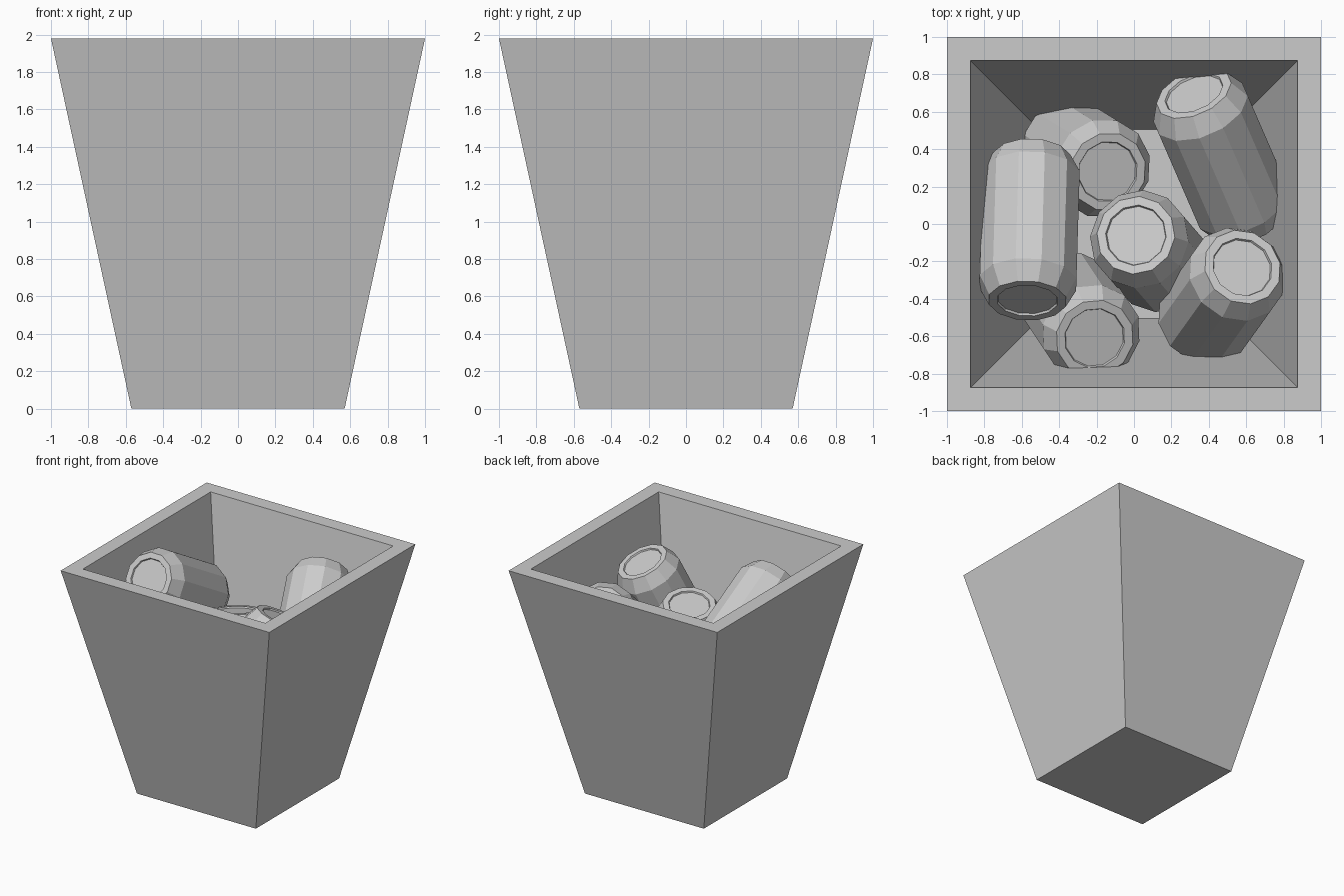
import bpy, bmesh, math
from mathutils import Vector

if "Cube" in bpy.data.objects:
    bpy.data.objects.remove(bpy.data.objects["Cube"])

def make_object(name, bm):
    bmesh.ops.recalc_face_normals(bm, faces=bm.faces)
    mesh = bpy.data.meshes.new(name)
    bm.to_mesh(mesh)
    bm.free()
    ob = bpy.data.objects.new(name, mesh)
    bpy.context.collection.objects.link(ob)
    return ob

def loft(bm, rings):
    """Skin a list of vertex rings and cap both ends."""
    for a, b in zip(rings, rings[1:]):
        n = len(a)
        for i in range(n):
            j = (i + 1) % n
            bm.faces.new((a[i], a[j], b[j], b[i]))
    bm.faces.new(rings[0])
    bm.faces.new(rings[-1])

def ring(bm, radius, z, sides, phase=0.0):
    return [bm.verts.new((radius * math.cos(phase + math.tau * i / sides),
                          radius * math.sin(phase + math.tau * i / sides), z))
            for i in range(sides)]

# Tapered square bin: outside, flat rim, inside, floor (half width, height)
bm = bmesh.new()
bin_profile = [(0.57, 0.0), (1.0, 1.98), (0.875, 1.98), (0.505, 0.2)]
loft(bm, [ring(bm, h * math.sqrt(2), z, 4, math.pi / 4) for h, z in bin_profile])
make_object("bin", bm)

# Drink can with chamfered shoulders and shallow recessed ends
LENGTH = 0.88
half = [(0.16, -0.012), (0.165, 0.0), (0.212, 0.0), (0.268, -0.11)]
can_profile = half + [(r, -LENGTH - z) for r, z in reversed(half)]

def add_can(name, cap, lean, up):
    """cap: centre of the upper end; lean: heading of the upper end; up: vertical part of the axis."""
    bm = bmesh.new()
    loft(bm, [ring(bm, r, z, 12, math.pi / 12) for r, z in can_profile])
    ob = make_object(name, bm)
    flat = Vector((lean[0], lean[1], 0)).normalized() * math.sqrt(1 - up * up)
    axis = flat + Vector((0, 0, up))
    ob.rotation_euler = axis.to_track_quat('Z', 'Y').to_euler()
    ob.location = cap

add_can("can_left", (-0.57, -0.41, 1.80), (-0.03, -1.0), 0.5)
add_can("can_back_right", (0.32, 0.70, 1.68), (-0.40, 0.92), 0.55)
add_can("can_back", (-0.14, 0.28, 1.20), (0.21, -0.13), 0.95)
add_can("can_front", (-0.21, -0.61, 1.50), (0.14, -0.21), 0.95)
add_can("can_middle", (0.01, -0.06, 1.55), (-0.65, 0.75), 0.967)
add_can("can_right", (0.58, -0.23, 1.70), (0.58, 0.81), 0.9)
